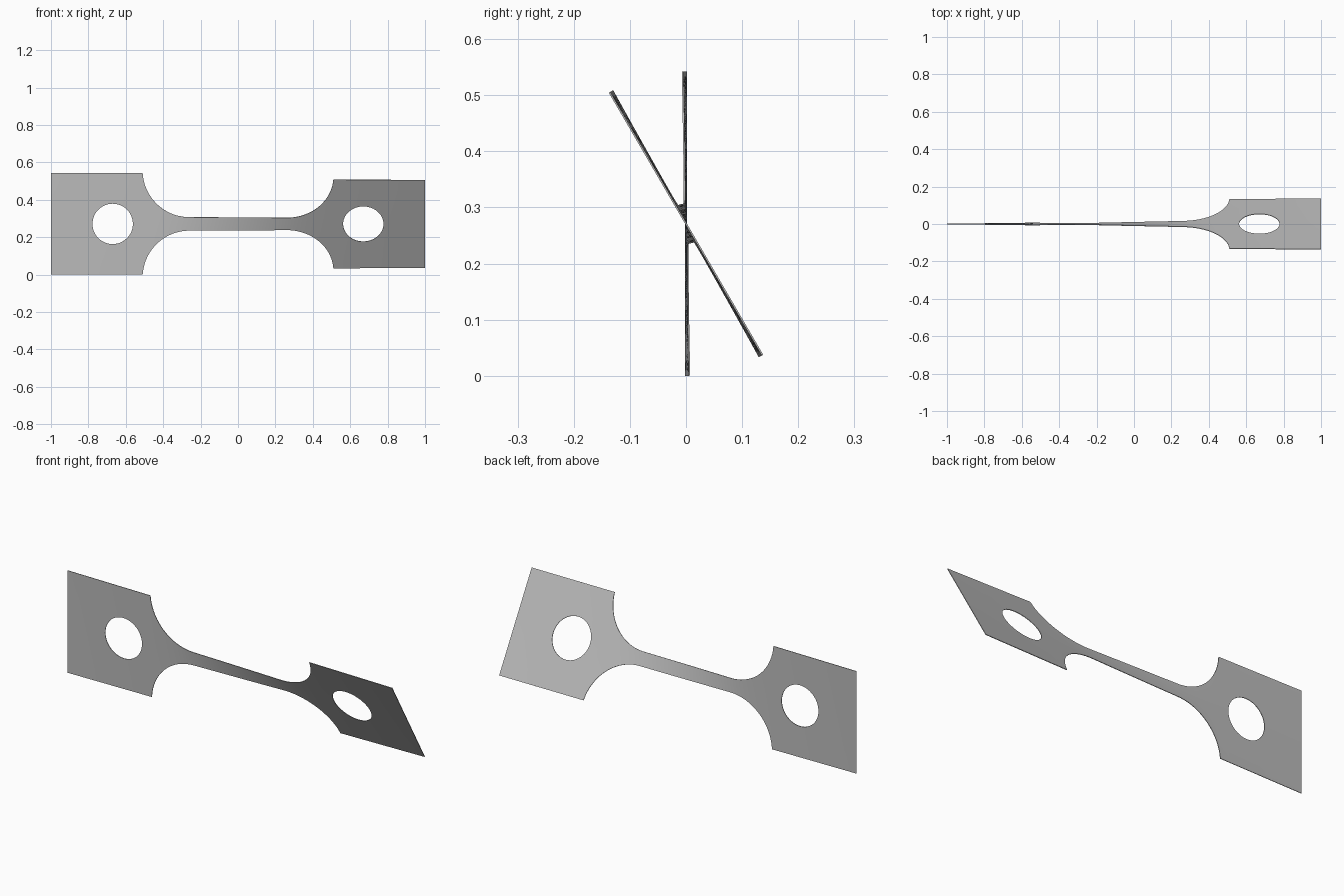
import bpy, bmesh
from math import sin, cos, pi, sqrt, radians

if "Cube" in bpy.data.objects:
    bpy.data.objects.remove(bpy.data.objects["Cube"], do_unlink=True)

HALF = 0.271        # half height of the end tabs
NECK = 0.036        # half height of the neck
NECK_X = 0.26       # where the fillets begin
FILLET = 0.25
HOLE_X, HOLE_R = 0.67, 0.108
TWIST = radians(30.2)
THICK = 0.003
ROWS = 4


def outer(x):
    """Half height of the strip at x."""
    d = abs(x) - NECK_X
    if d <= 0:
        return NECK
    if d >= FILLET:
        return HALF
    return min(HALF, NECK + FILLET - sqrt(FILLET ** 2 - d ** 2))


def inner(x):
    """Half height of the bolt hole at x."""
    d = abs(abs(x) - HOLE_X)
    return sqrt(HOLE_R ** 2 - d ** 2) if d < HOLE_R - 1e-6 else 0.0


# Stations along the length: neck, fillet, hole, tab end
half = [NECK_X * i / 12 for i in range(12)]
half += [NECK_X + FILLET * sin(pi / 2 * i / 20) for i in range(21)]
half += [HOLE_X - HOLE_R * cos(pi * i / 24) for i in range(25)]
half += [0.85, 0.93, 1.0]
stations = [-x for x in reversed(half[1:])] + half

# Twist builds up fastest where the strip is narrow
angles = [0.0]
for a, b in zip(stations, stations[1:]):
    angles.append(angles[-1] + (b - a) / outer((a + b) / 2) ** 1.3)
angles = [a * TWIST / angles[-1] for a in angles]

# Twisted sheet: upper and lower bands, parted by the holes
bm = bmesh.new()
for side in (1, -1):
    columns = []
    for x, ang in zip(stations, angles):
        lo, hi = inner(x), outer(x)
        column = []
        for r in range(ROWS + 1):
            v = side * (lo + (hi - lo) * r / ROWS)
            column.append(bm.verts.new((x, -v * sin(ang), HALF + v * cos(ang))))
        columns.append(column)
    for c, d in zip(columns, columns[1:]):
        for r in range(ROWS):
            quad = (c[r], d[r], d[r + 1], c[r + 1])
            bm.faces.new(quad if side > 0 else quad[::-1])
bmesh.ops.remove_doubles(bm, verts=bm.verts, dist=1e-5)
bmesh.ops.recalc_face_normals(bm, faces=bm.faces)
mesh = bpy.data.meshes.new("twisted_strip")
bm.to_mesh(mesh)
bm.free()
strip = bpy.data.objects.new("twisted_strip", mesh)
bpy.context.collection.objects.link(strip)

# Plain grey metal
grey = bpy.data.materials.new("light_grey")
grey.use_nodes = True
colour = (0.5, 0.5, 0.5, 1)
grey.diffuse_color = colour
grey.node_tree.nodes["Principled BSDF"].inputs["Base Color"].default_value = colour
mesh.materials.append(grey)

# Thin sheet thickness and smooth shading with sharp rims
bpy.context.view_layer.objects.active = strip
strip.select_set(True)
solid = strip.modifiers.new("thickness", "SOLIDIFY")
solid.thickness = THICK
solid.offset = 0
bpy.ops.object.modifier_apply(modifier=solid.name)
bpy.ops.object.shade_smooth_by_angle(angle=radians(30))
